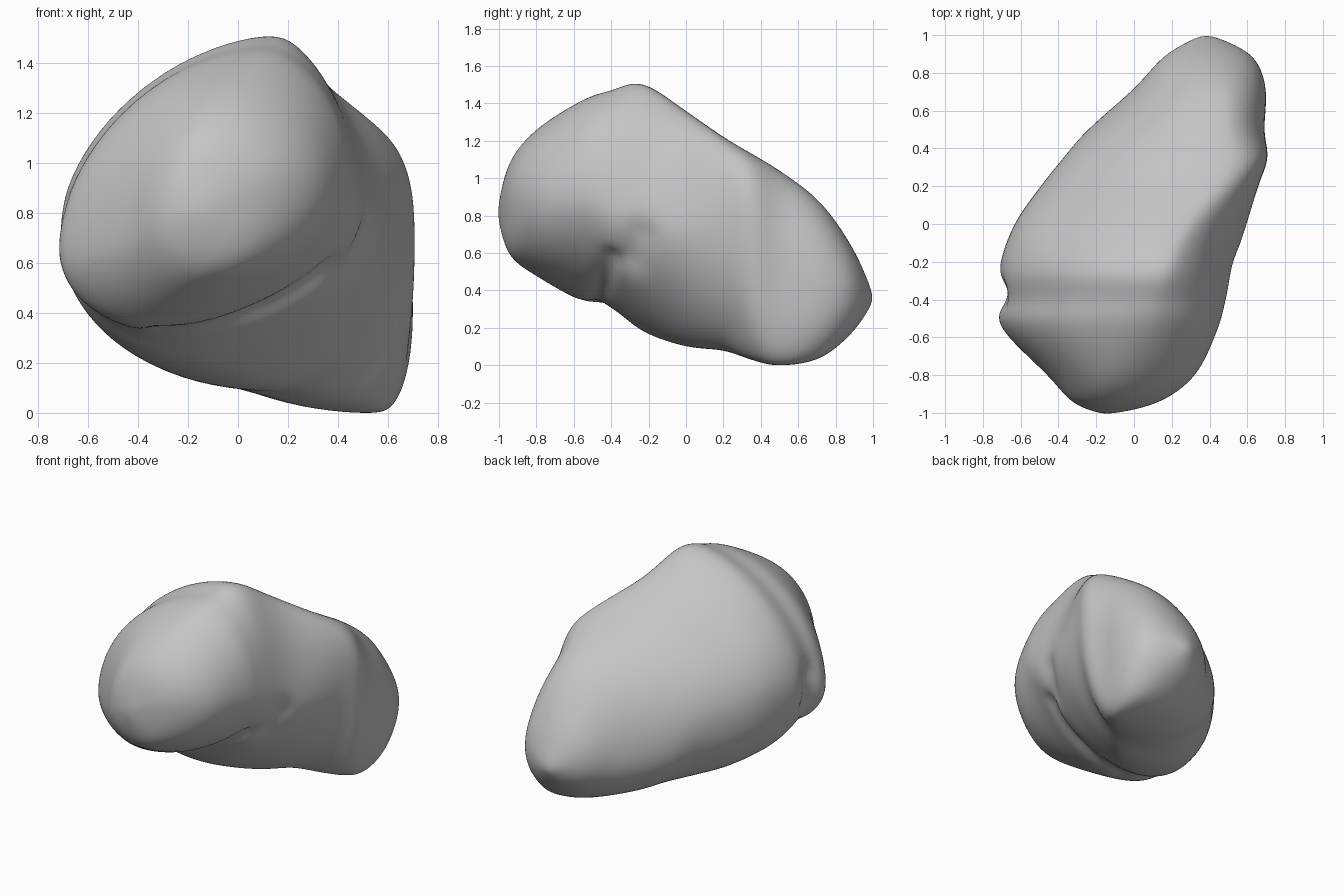
import bpy, bmesh, math
from mathutils import Vector
from mathutils.geometry import intersect_point_line

if "Cube" in bpy.data.objects:
    bpy.data.objects.remove(bpy.data.objects["Cube"], do_unlink=True)

SEGMENTS, STEPS = 96, 9

# Cross-sections from nose to tail: y, then (x, z) of left, right, top, bottom
NOSE = (-1.01,) + (-.15, .82) * 4
TAIL = (1.01,) + (.38, .36) * 4
BODY = [
    (-.95, -.32, .8, .12, .9, -.1, 1.08, -.1, .6),
    (-.8, -.46, .7, .33, .9, -.06, 1.27, -.2, .48),
    (-.55, -.71, .66, .45, .9, .04, 1.43, -.3, .34),
    (-.4, -.71, .7, .49, .82, .1, 1.48, -.22, .31),
    (-.23, -.72, .75, .53, .75, .16, 1.52, -.12, .18),
    (0, -.64, .75, .6, .72, .25, 1.37, .08, .1),
    (.2, -.5, .65, .66, .76, .38, 1.23, .23, .08),
    (.35, -.38, .6, .71, .72, .43, 1.14, .44, .03),
    (.5, -.25, .5, .69, .55, .45, 1.05, .54, 0),
    (.72, 0, .4, .7, .42, .45, .88, .5, .04),
    (.9, .17, .4, .62, .4, .4, .62, .42, .19),
]
SECTIONS = [NOSE, *BODY, TAIL]


def bump(distance, width):
    """Soft bell curve."""
    return math.exp(-(distance / width) ** 2)


def blend(rows, i, t):
    """Smooth spline between neighbouring rows."""
    last = len(rows) - 1
    a, b, c, d = (rows[min(max(k, 0), last)] for k in range(i - 1, i + 3))
    return [q + t / 2 * (r - p + t * (2 * p - 5 * q + 4 * r - s
            + t * (3 * (q - r) + s - p))) for p, q, r, s in zip(a, b, c, d)]


def outline(row):
    """Closed ring of four quarters; each corner is fuller or flatter along y."""
    y, left_x, left_z, right_x, right_z, top_x, top_z, base_x, base_z = row
    upper_right = 1 + .3 * bump(y + .15, .2) - .25 * bump(y - .33, .18)
    lower_right = (1 + .15 * bump(y + .55, .2) + .25 * bump(y + .12, .25)
                   - .3 * bump(y - .55, .25))
    upper_left = 1 + .15 * bump(y + .3, .4)
    lower_left = 1 - .13 * bump(y - .1, .4)
    ring = []
    for k in range(SEGMENTS):
        angle = math.tau * k / SEGMENTS
        c, s = math.cos(angle), math.sin(angle)
        mid_x, mid_z = (top_x, top_z) if s >= 0 else (base_x, base_z)
        side_x, side_z = (right_x, right_z) if c >= 0 else (left_x, left_z)
        if c >= 0:
            power = upper_right if s >= 0 else lower_right
        else:
            power = upper_left if s >= 0 else lower_left
        ring.append(Vector((mid_x + (side_x - mid_x) * abs(c) ** power, y,
                            side_z + (mid_z - side_z) * abs(s) ** power)))
    return ring


def press(bm, path, depth, width):
    """Press a soft groove along a path."""
    points = [Vector(p) for p in path]
    bm.normal_update()
    moves = []
    for v in bm.verts:
        gaps = []
        for a, b in zip(points, points[1:]):
            t = intersect_point_line(v.co, a, b)[1]
            gaps.append((v.co - a.lerp(b, min(max(t, 0), 1))).length)
        moves.append(v.normal * depth * bump(min(gaps), width))
    for v, move in zip(bm.verts, moves):
        v.co -= move


# Boulder body: rings joined from nose to tail, closed at both tips
bm = bmesh.new()
rows = [blend(SECTIONS, i, j / STEPS)
        for i in range(len(SECTIONS) - 1) for j in range(STEPS)][1:]
rings = [[bm.verts.new(p) for p in outline(row)] for row in rows]
for a, b in zip(rings, rings[1:]):
    for k in range(SEGMENTS):
        n = (k + 1) % SEGMENTS
        bm.faces.new((a[k], a[n], b[n], b[k]))
for ring, end in ((rings[0], NOSE), (rings[-1], TAIL)):
    tip = bm.verts.new((end[1], end[0], end[2]))
    for k in range(SEGMENTS):
        bm.faces.new((ring[k], ring[(k + 1) % SEGMENTS], tip))
bmesh.ops.recalc_face_normals(bm, faces=bm.faces[:])
for _ in range(16):
    bmesh.ops.smooth_vert(bm, verts=bm.verts[:], factor=.5,
                          use_axis_x=True, use_axis_y=True, use_axis_z=True)

# Ledge fold under the nose
press(bm, [(-.3, -.48, .36), (.05, -.45, .42), (.35, -.4, .58)], .035, .06)
# Hollow on the flank and dent on the far side
press(bm, [(.42, -.28, .6), (.52, -.25, .7)], .035, .09)
press(bm, [(-.7, -.36, .6), (-.7, -.36, .78)], .04, .08)

# Rest on the ground
low = min(v.co.z for v in bm.verts)
bmesh.ops.translate(bm, verts=bm.verts[:], vec=(0, 0, -low))

mesh = bpy.data.meshes.new("boulder")
bm.to_mesh(mesh)
bm.free()
boulder = bpy.data.objects.new("boulder", mesh)
bpy.context.collection.objects.link(boulder)

# Stone colour
stone = bpy.data.materials.new("stone grey")
stone.use_nodes = True
grey = (.55, .55, .55, 1)
stone.diffuse_color = grey
stone.node_tree.nodes["Principled BSDF"].inputs["Base Color"].default_value = grey
mesh.materials.append(stone)

for face in mesh.polygons:
    face.use_smooth = True
